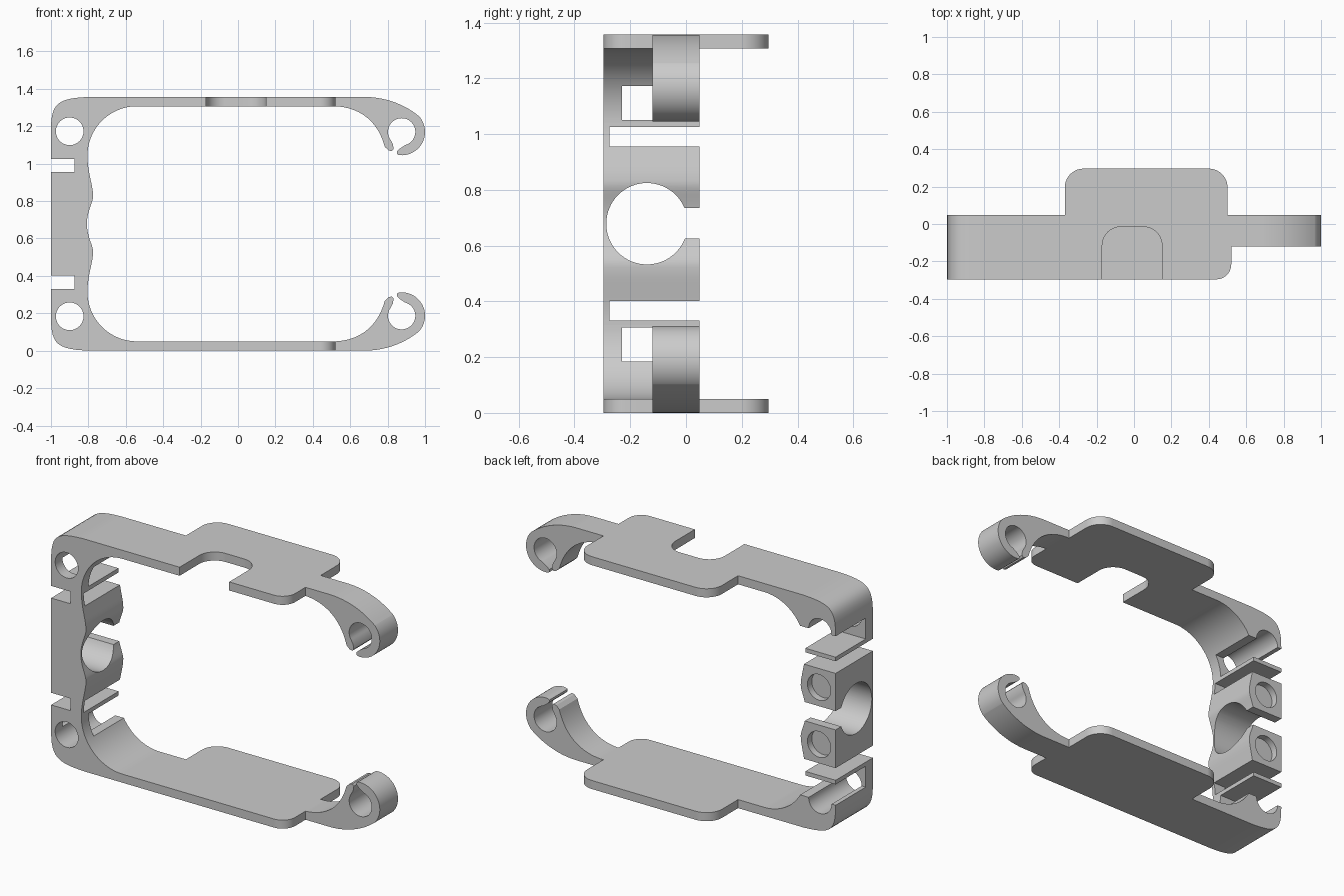
import bpy, bmesh
from math import sin, cos, radians
from mathutils import Vector

if "Cube" in bpy.data.objects:
    bpy.data.objects.remove(bpy.data.objects["Cube"])

H, T = 1.357, 0.05                 # overall height, plate thickness
FRONT, BACK, REAR = -0.296, 0.048, 0.296


def arc(cx, cz, r, a0, a1, n=32):
    return [(cx + r * cos(radians(a0 + (a1 - a0) * i / n)),
             cz + r * sin(radians(a0 + (a1 - a0) * i / n))) for i in range(n + 1)]


def bezier(p0, p1, p2, p3, n=12):
    p = [Vector(q) for q in (p0, p1, p2, p3)]
    out = []
    for i in range(n + 1):
        t = i / n
        s = 1 - t
        out.append(tuple(p[0] * s**3 + p[1] * 3 * s * s * t + p[2] * 3 * s * t * t + p[3] * t**3))
    return out


def rounded(corners, n=10):
    # outline with right-angled corners given as (x, y, radius)
    out = []
    for i, (x, y, r) in enumerate(corners):
        c = Vector((x, y))
        if r == 0:
            out.append((x, y))
            continue
        a = (Vector(corners[i - 1][:2]) - c).normalized() * r
        b = (Vector(corners[(i + 1) % len(corners)][:2]) - c).normalized() * r
        for k in range(n + 1):
            t = radians(90 * k / n)
            out.append(tuple(c + a * (1 - sin(t)) + b * (1 - cos(t))))
    return out


def flip(pts):
    return [(x, H - z) for x, z in pts]


def prism(name, pts, axis, lo, hi):
    # extrude a 2D outline along an axis
    place = {'x': lambda a, b, d: (d, a, b), 'y': lambda a, b, d: (a, d, b),
             'z': lambda a, b, d: (a, b, d)}[axis]
    clean = [p for i, p in enumerate(pts) if (Vector(p) - Vector(pts[i - 1])).length > 1e-5]
    bm = bmesh.new()
    rings = [[bm.verts.new(place(a, b, d)) for a, b in clean] for d in (lo, hi)]
    for r in rings:
        bm.faces.new(r)
    for i in range(len(clean)):
        bm.faces.new((rings[0][i - 1], rings[0][i], rings[1][i], rings[1][i - 1]))
    bmesh.ops.recalc_face_normals(bm, faces=bm.faces)
    me = bpy.data.meshes.new(name)
    bm.to_mesh(me)
    bm.free()
    ob = bpy.data.objects.new(name, me)
    bpy.context.collection.objects.link(ob)
    return ob


def box(name, x0, x1, y0, y1, z0, z1):
    return prism(name, [(x0, y0), (x1, y0), (x1, y1), (x0, y1)], 'z', z0, z1)


def combine(target, other, op):
    other.hide_render = True
    m = target.modifiers.new(op.lower(), 'BOOLEAN')
    m.operation, m.object, m.solver = op, other, 'EXACT'
    bpy.context.view_layer.objects.active = target
    bpy.ops.object.modifier_apply(modifier=m.name)
    bpy.data.objects.remove(other)


# C-shaped end wall: upper half outline, mirrored about mid height
outer = [(-0.45, H)] + bezier((-0.79, H), (-0.96, 1.35), (-1, 1.33), (-1, 1.18))
inner = ([(-0.45, H - T)] + arc(-0.54, H - T - 0.265, 0.265, 90, 180)
         + bezier((-0.805, 1.04), (-0.805, 0.97), (-0.782, 0.9), (-0.776, 0.85))
         + bezier((-0.775, 0.835), (-0.77, 0.80), (-0.808, 0.75), (-0.808, H / 2)))
frame = prism("clip_frame", outer + flip(outer)[::-1] + flip(inner) + inner[::-1], 'y', FRONT, BACK)

# Cuts in the end wall: slots, corner windows, rod holes, blind holes
for up in (True, False):
    def zz(a, b):
        return (a, b) if up else (H - b, H - a)

    def hole(cx, cz, r):
        return arc(cx, cz if up else H - cz, r, 0, 360, 48)
    for cutter in (box("slot_side", -1.1, -0.875, -0.4, 0.2, *zz(0.955, 1.026)),
                   box("slot_back", -1.1, -0.7, -0.275, 0.2, *zz(0.955, 1.026)),
                   box("corner_window", -1.1, -0.6, -0.23, 0.2, *zz(1.05, 1.172)),
                   prism("rod_hole", hole(-0.9, 1.173, 0.074), 'y', -0.4, 0.2),
                   prism("blind_hole", hole(-0.893, 0.845, 0.075), 'y', 0.008, 0.2)):
        combine(frame, cutter, 'DIFFERENCE')

# Large bore through the end wall, open to the back
combine(frame, prism("bore", arc(-0.14, H / 2, 0.146, 0, 360, 64), 'x', -1.2, -0.6), 'DIFFERENCE')
combine(frame, box("bore_gap", -1.2, -0.6, -0.05, 0.2, 0.625, 0.735), 'DIFFERENCE')

# Top and bottom plates; only the top one has a notch
notch = [(-0.17, FRONT, 0), (-0.17, -0.015, 0.1), (0.15, -0.015, 0.1), (0.15, FRONT, 0)]
for name, cut, z0 in (("bottom_plate", [], 0), ("top_plate", notch, H - T)):
    outline = rounded([(-0.5, FRONT, 0)] + cut + [
        (0.52, FRONT, 0.08), (0.52, -0.1, 0), (0.5, -0.1, 0), (0.5, REAR, 0.1),
        (-0.37, REAR, 0.1), (-0.37, BACK, 0), (-0.5, BACK, 0)])
    combine(frame, prism(name, outline, 'z', z0, z0 + T), 'UNION')

# Hooked arms with split rings
hook = ([(0.46, H - T), (0.46, H)]
        + bezier((0.68, H), (0.8, 1.355), (0.9, 1.31), (0.966, 1.255))
        + arc(0.875, 1.17, 0.125, 42, -97)
        + [(0.849, 1.052), (0.85, 1.066), (0.866, 1.081)]
        + arc(0.875, 1.17, 0.073, -75, 215, 44)
        + [(0.828, 1.105), (0.832, 1.078), (0.822, 1.067), (0.805, 1.071)]
        + bezier((0.785, 1.09), (0.75, 1.22), (0.66, 1.3), (0.52, H - T), 18))
for name, pts in (("top_hook", hook), ("bottom_hook", flip(hook))):
    combine(frame, prism(name, pts, 'y', -0.12, BACK), 'UNION')

# Clean leftover coplanar edges and shade
bm = bmesh.new()
bm.from_mesh(frame.data)
bmesh.ops.remove_doubles(bm, verts=bm.verts, dist=1e-5)
bmesh.ops.dissolve_limit(bm, angle_limit=radians(0.3), verts=bm.verts, edges=bm.edges)
bm.to_mesh(frame.data)
bm.free()
frame.select_set(True)
bpy.context.view_layer.objects.active = frame
bpy.ops.object.shade_smooth_by_angle(angle=radians(25))
weighted = frame.modifiers.new("weighted_normals", 'WEIGHTED_NORMAL')
weighted.keep_sharp = True
